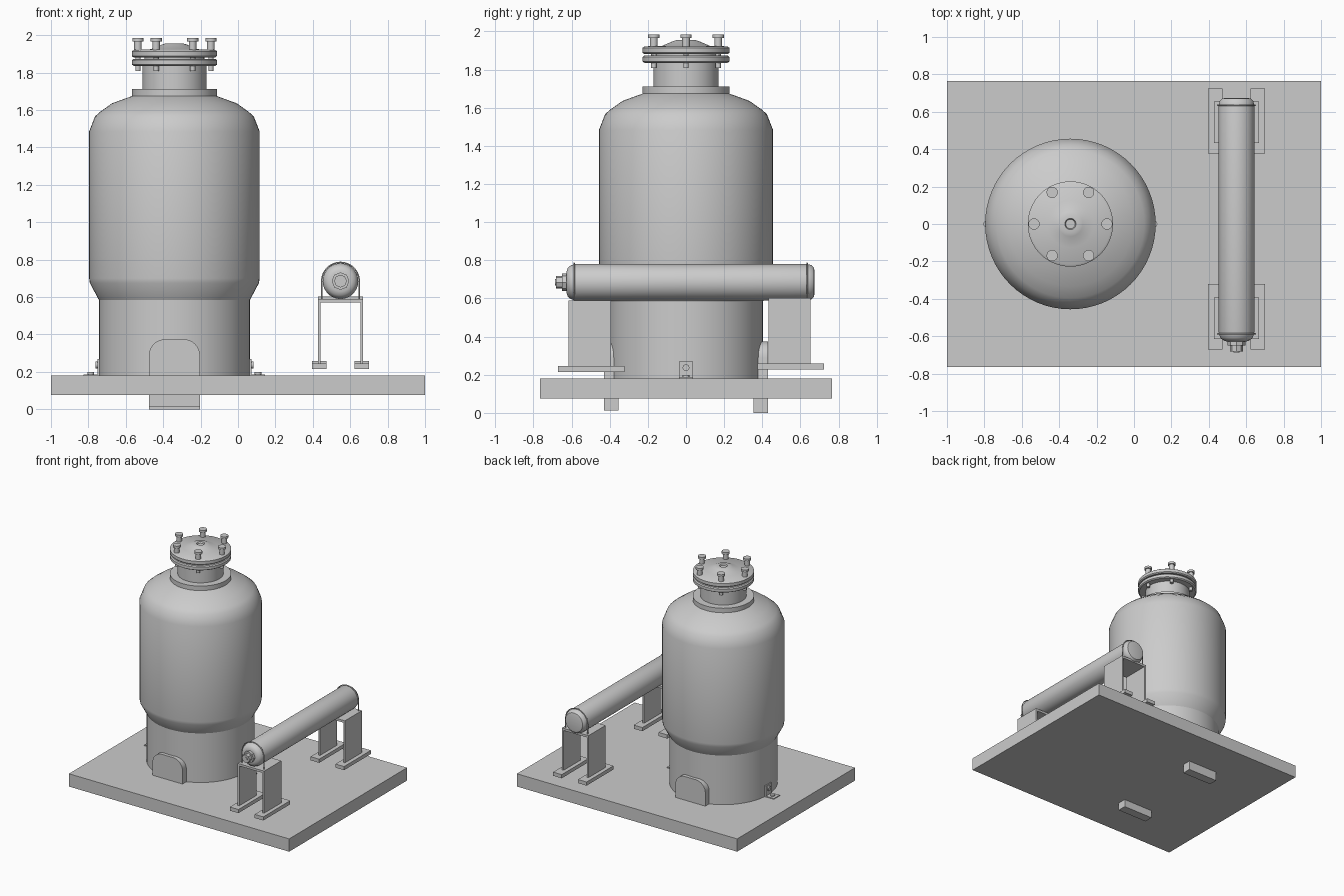
import bpy, bmesh
from math import sin, cos, pi, radians
from mathutils import Matrix, Vector

if "Cube" in bpy.data.objects:
    bpy.data.objects.remove(bpy.data.objects["Cube"])

VX = -0.34            # vessel axis x
TX, TZ = 0.548, 0.685  # horizontal tube axis


def finish(bm, name, angle=32):
    bmesh.ops.recalc_face_normals(bm, faces=bm.faces)
    me = bpy.data.meshes.new(name)
    bm.to_mesh(me)
    bm.free()
    ob = bpy.data.objects.new(name, me)
    bpy.context.collection.objects.link(ob)
    bpy.ops.object.select_all(action='DESELECT')
    ob.select_set(True)
    bpy.context.view_layer.objects.active = ob
    bpy.ops.object.shade_smooth_by_angle(angle=radians(angle))
    return ob


def lathe(name, profile, loc=(0, 0, 0), seg=64, rot=None):
    """Revolve (radius, height) points about z, cap both ends, then rotate and move."""
    bm = bmesh.new()
    rings = [[bm.verts.new((r * cos(2 * pi * i / seg), r * sin(2 * pi * i / seg), z))
              for i in range(seg)] for r, z in profile]
    for a, b in zip(rings, rings[1:]):
        for i in range(seg):
            j = (i + 1) % seg
            bm.faces.new((a[i], a[j], b[j], b[i]))
    bm.faces.new(rings[0])
    bm.faces.new(rings[-1])
    m = Matrix.Translation(loc)
    if rot:
        m = m @ rot
    bm.transform(m)
    return finish(bm, name)


def box(name, x0, x1, y0, y1, z0, z1):
    bm = bmesh.new()
    bmesh.ops.create_cube(bm, size=1)
    bm.transform(Matrix.Translation(((x0 + x1) / 2, (y0 + y1) / 2, (z0 + z1) / 2))
                 @ Matrix.Diagonal((x1 - x0, y1 - y0, z1 - z0, 1)))
    return finish(bm, name)


# base plate
box("base_plate", -1, 1, -0.765, 0.765, 0.075, 0.18)

# vessel: skirt, body with shoulder and collar, neck
lathe("vessel_skirt", [(0.403, 0.17), (0.403, 0.60)], (VX, 0, 0))
lathe("vessel_body", [(0.398, 0.575), (0.408, 0.592), (0.452, 0.675), (0.456, 0.70),
                      (0.456, 1.485), (0.424, 1.567), (0.395, 1.592), (0.333, 1.636),
                      (0.228, 1.674), (0.228, 1.711), (0.171, 1.711)], (VX, 0, 0))
lathe("vessel_neck", [(0.171, 1.70), (0.171, 1.845)], (VX, 0, 0))

# pair of flanges and domed lid
lathe("neck_flange", [(0.218, 1.836), (0.228, 1.843), (0.228, 1.866), (0.220, 1.873)], (VX, 0, 0))
lathe("flange_gasket", [(0.16, 1.87), (0.16, 1.886)], (VX, 0, 0))
lathe("lid", [(0.220, 1.882), (0.228, 1.889), (0.228, 1.914), (0.216, 1.922),
              (0.125, 1.925), (0.066, 1.950), (0.05, 1.955), (0.03, 1.956), (0.025, 1.945)],
      (VX, 0, 0))

# ring of lid bolts
for k in range(6):
    a = k * pi / 3
    lathe("lid_bolt", [(0.014, 1.808), (0.014, 1.92), (0.020, 1.92), (0.020, 1.966),
                       (0.030, 1.966), (0.030, 1.984)],
          (VX + 0.195 * cos(a), 0.195 * sin(a), 0), 20)

# arched access blocks, front and back of the skirt
for side, zb, name in ((-1, 0.012, "front_access_block"), (1, 0.0, "back_access_block")):
    hw, top, r = 0.136, 0.374, 0.085
    pts = [(-hw, zb), (hw, zb)]
    pts += [(hw - r + r * cos(i * pi / 16), top - r + r * sin(i * pi / 16)) for i in range(9)]
    pts += [(-hw + r - r * sin(i * pi / 16), top - r + r * cos(i * pi / 16)) for i in range(9)]
    bm = bmesh.new()
    f = bm.faces.new([bm.verts.new((VX + x, side * 0.355, z)) for x, z in pts])
    ext = bmesh.ops.extrude_face_region(bm, geom=[f])["geom"]
    new = [v for v in ext if isinstance(v, bmesh.types.BMVert)]
    bmesh.ops.translate(bm, verts=new, vec=Vector((0, side * 0.074, 0)))
    bm.faces.ensure_lookup_table()
    if not f.is_valid or len(bm.faces) == len(pts) + 1:
        bm.faces.new([v for v in bm.verts if v not in new])
    finish(bm, name)

# anchor brackets on both sides of the skirt
for s in (-1, 1):
    def xs(a, b):
        return sorted((VX + s * a, VX + s * b))
    box("bracket_upright", *xs(0.395, 0.412), -0.038, 0.038, 0.18, 0.27)
    box("bracket_foot", *xs(0.40, 0.485), -0.038, 0.038, 0.178, 0.187)
    lathe("bracket_side_bolt", [(0.018, 0), (0.018, 0.012)], (VX + s * 0.41, 0, 0.237), 16,
          Matrix.Rotation(s * pi / 2, 4, 'Y'))
    lathe("bracket_floor_bolt", [(0.018, 0.185), (0.018, 0.199)], (VX + s * 0.447, 0, 0), 16)

# horizontal tube with rounded ends
along_y = Matrix.Rotation(-pi / 2, 4, 'X')
lathe("tube", [(0.055, -0.627), (0.075, -0.62), (0.088, -0.605), (0.095, -0.58),
               (0.095, 0.635), (0.090, 0.657), (0.078, 0.670), (0.06, 0.674)],
      (TX, 0, TZ), 48, along_y)

# end valve: stepped octagonal fittings
for name, r, y0, y1, seg in (("valve_collar", 0.047, -0.650, -0.62, 8),
                             ("valve_stem", 0.034, -0.683, -0.64, 8),
                             ("valve_tip", 0.016, -0.688, -0.67, 12)):
    lathe(name, [(r, y0), (r, y1)], (TX, 0, TZ), seg, along_y)

# two tube supports: U-bolt, top plate, legs, feet
for y0, y1, f0, f1, zf, yc, end in ((-0.615, -0.392, -0.672, -0.322, 0.215, -0.587, "front"),
                                    (0.432, 0.654, 0.376, 0.724, 0.228, 0.635, "back")):
    zt = zf + 0.375
    box(end + "_support_top", 0.428, 0.668, y0, y1, zt - 0.018, zt)
    for s in (-1, 1):
        lx = sorted((TX + s * 0.120, TX + s * 0.106))
        fx = sorted((TX + s * 0.152, TX + s * 0.074))
        box(end + "_support_leg", *lx, y0, y1, zf + 0.02, zt - 0.01)
        box(end + "_support_foot", *fx, f0, f1, zf, zf + 0.03)
    cu = bpy.data.curves.new(end + "_u_bolt", 'CURVE')
    cu.dimensions = '3D'
    cu.bevel_depth = 0.004
    cu.bevel_resolution = 2
    cu.use_fill_caps = True
    R = 0.1
    path = [(TX + R, zt - 0.01)]
    path += [(TX + R * cos(i * pi / 24), TZ + R * sin(i * pi / 24)) for i in range(25)]
    path += [(TX - R, zt - 0.01)]
    sp = cu.splines.new('POLY')
    sp.points.add(len(path) - 1)
    for p, (x, z) in zip(sp.points, path):
        p.co = (x, yc, z, 1)
    bpy.context.collection.objects.link(bpy.data.objects.new(end + "_u_bolt", cu))
